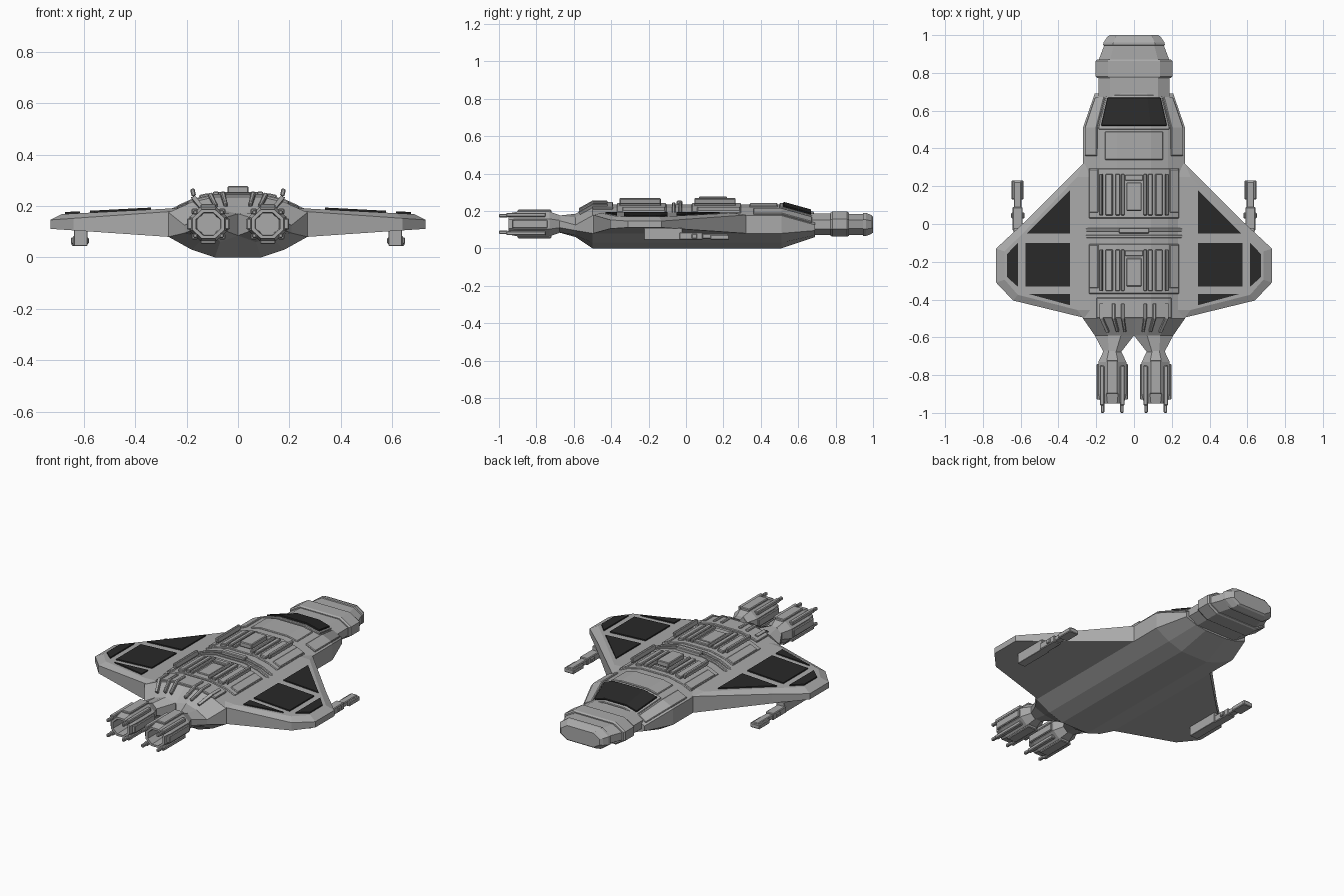
import bpy, bmesh, math

if "Cube" in bpy.data.objects:
    bpy.data.objects.remove(bpy.data.objects["Cube"])


def material(name, rgb):
    m = bpy.data.materials.new(name)
    m.diffuse_color = (*rgb, 1)
    m.use_nodes = True
    m.node_tree.nodes["Principled BSDF"].inputs["Base Color"].default_value = m.diffuse_color
    return m


GREY = material("hull grey", (0.40, 0.40, 0.40))
DARK = material("dark panel", (0.022, 0.022, 0.022))


def finish(name, bm, mat, mirror):
    bmesh.ops.recalc_face_normals(bm, faces=bm.faces)
    me = bpy.data.meshes.new(name)
    bm.to_mesh(me)
    bm.free()
    me.materials.append(mat)
    ob = bpy.data.objects.new(name, me)
    bpy.context.collection.objects.link(ob)
    if mirror:
        ob.modifiers.new("mirror", 'MIRROR')
    return ob


def loft(name, rings, mat=GREY, mirror=False):
    """Skin a row of closed 3D rings and cap both ends."""
    bm = bmesh.new()
    vs = [[bm.verts.new(p) for p in r] for r in rings]
    n = len(rings[0])
    for a, b in zip(vs, vs[1:]):
        for i in range(n):
            j = (i + 1) % n
            bm.faces.new((a[i], a[j], b[j], b[i]))
    bm.faces.new(vs[0])
    bm.faces.new(vs[-1])
    return finish(name, bm, mat, mirror)


def box(name, x, y, z, mat=GREY, mirror=True, bevel=0.004):
    ring = lambda v: [(x[0], v, z[0]), (x[1], v, z[0]), (x[1], v, z[1]), (x[0], v, z[1])]
    ob = loft(name, [ring(y[0]), ring(y[1])], mat, mirror)
    b = ob.modifiers.new("bevel", 'BEVEL')
    b.width, b.segments = bevel, 1
    return ob


def both(half, y):
    """Mirror a half profile into a full ring at y."""
    return [(x, y, z) for x, z in half] + [(-x, y, z) for x, z in reversed(half)]


# Hull cross-section and its taper towards both ends
TOP = [(0.09, 0.235), (0.18, 0.215), (0.27, 0.175)]
LOW = [(0.27, 0.08), (0.18, 0.03), (0.09, 0.0)]


def taper(y):
    if y > 0.51:
        return min((y - 0.51) / 0.18, 1)
    return min((-0.5 - y) / 0.09, 1) if y < -0.5 else 0


def section(y):
    t = taper(y)
    s = 1 - 0.23 * t
    low = [0.015, 0.04, 0.06]
    return [(x * s, z - 0.05 * t) for x, z in TOP] + \
           [(x * s, z + d * t) for (x, z), d in zip(LOW, low)]


def hull_point(x, y, h):
    """Point on the upper hull, raised by h; x is measured before the taper."""
    t, a, z = taper(y), abs(x), 0.235
    for (x0, z0), (x1, z1) in zip(TOP, TOP[1:]):
        if a > x0:
            z = z0 + (z1 - z0) * (a - x0) / (x1 - x0)
    return (x * (1 - 0.23 * t), y, z - 0.05 * t + h)


def plate(name, xs, ys, h, mat=GREY, thick=0.03, bevel=0.004):
    """Raised plate that follows the upper hull."""
    xs = sorted(set(list(xs) + [b for b in (0.09, 0.18) if xs[0] < b < xs[-1]]))
    centre = xs[0] == 0
    if centre:
        xs = [-x for x in reversed(xs[1:])] + xs[1:]
    bm = bmesh.new()
    g = [[bm.verts.new(hull_point(x, y, h)) for x in xs] for y in sorted(ys)]
    for r0, r1 in zip(g, g[1:]):
        for i in range(len(xs) - 1):
            bm.faces.new((r0[i], r0[i + 1], r1[i + 1], r1[i]))
    ob = finish(name, bm, mat, False)
    s = ob.modifiers.new("solid", 'SOLIDIFY')
    s.thickness, s.offset = thick, -1
    b = ob.modifiers.new("bevel", 'BEVEL')
    b.width, b.segments, b.angle_limit = bevel, 1, math.radians(50)
    if not centre:
        ob.modifiers.new("mirror", 'MIRROR')
    return ob


# Main hull
loft("hull", [both(section(y), y) for y in (-0.5, 0.32, 0.51, 0.69)])

# Nose: neck, collar ring and tapered tip
def nose_ring(y, w, z0, z1):
    c = (z1 - z0) * 0.3
    return both([(w * 0.68, z1), (w, z1 - c), (w, z0 + c), (w * 0.68, z0)], y)


loft("neck", [nose_ring(*r) for r in ((0.66, 0.188, 0.07, 0.185), (0.79, 0.188, 0.07, 0.185))])
loft("collar_ring", [nose_ring(*r) for r in (
    (0.772, 0.195, 0.068, 0.19), (0.782, 0.203, 0.062, 0.196),
    (0.862, 0.203, 0.062, 0.196), (0.872, 0.195, 0.068, 0.19))])
loft("nose_tip", [nose_ring(*r) for r in (
    (0.86, 0.19, 0.072, 0.184), (0.945, 0.158, 0.072, 0.184), (0.947, 0.164, 0.066, 0.19),
    (0.962, 0.161, 0.066, 0.19), (0.99, 0.142, 0.076, 0.178), (1.0, 0.128, 0.084, 0.168))])

# Rear fairings: each half of the hull narrows into an engine neck
CX, CZ = 0.115, 0.13


def octagon(y, r, rz=None):
    rz = rz or r
    u = [math.radians(157.5 - 45 * i) for i in range(8)]
    k = 1 / math.cos(math.pi / 8)
    return [(CX + r * k * math.cos(a), y, CZ + rz * k * math.sin(a)) for a in u]


def half_ring(y, ztop, zlow):
    return [(0, y, ztop)] + [(x, y, z) for x, z in section(y)] + [(0, y, zlow)]


loft("rear_fairing", [half_ring(-0.5, 0.235, 0.0), half_ring(-0.59, 0.17, 0.085),
                      octagon(-0.68, 0.045)], mirror=True)

# Engine pods with hollow nozzles, armour plates and prongs
loft("engine_pod", [octagon(-0.67, 0.045), octagon(-0.73, 0.074, 0.066), octagon(-0.9, 0.074, 0.066),
                    octagon(-0.95, 0.062, 0.056), octagon(-0.95, 0.048, 0.044),
                    octagon(-0.82, 0.045, 0.04)], mirror=True)
for side in (-1, 1):
    def span(c, a, b):
        return tuple(sorted((c + side * a, c + side * b)))
    box("engine_plate", (CX - 0.03, CX + 0.03), (-0.9, -0.72), span(CZ, 0.055, 0.077))
    box("engine_side_plate", span(CX, 0.06, 0.083), (-0.93, -0.74), (CZ - 0.022, CZ + 0.022))
    for up in (-1, 1):
        zs = sorted((CZ + up * 0.038, CZ + up * 0.06))
        box("engine_prong", span(CX, 0.042, 0.066), (-0.96, -0.75), zs)
        box("prong_tip", span(CX, 0.042, 0.06), (-1.0, -0.95), sorted((CZ + up * 0.036, CZ + up * 0.054)))

# Wings: vertical edges with a bevelled top
OUTER = [(0.2, 0.32), (0.27, 0.32), (0.58, 0.01), (0.73, -0.13), (0.73, -0.31), (0.64, -0.405),
         (0.27, -0.495), (0.2, -0.495)]
INNER = [(0.2, 0.25), (0.3, 0.25), (0.565, -0.025), (0.685, -0.145), (0.685, -0.295), (0.615, -0.375),
         (0.3, -0.455), (0.2, -0.455)]


def top_z(x):
    return 0.19 - 0.052 * (x - 0.27)


loft("wing", [[(x, y, 0.08 + 0.068 * (x - 0.27)) for x, y in OUTER],
              [(x, y, 0.178 - 0.07 * (x - 0.27)) for x, y in OUTER],
              [(x, y, top_z(x)) for x, y in INNER]], mirror=True)

# Dark panels on the wings
for name, pts in {
    "wing_panel_front": [(0.338, 0.18), (0.338, -0.05), (0.568, -0.05)],
    "wing_panel_middle": [(0.338, -0.1), (0.338, -0.332), (0.575, -0.332), (0.575, -0.1)],
    "wing_panel_tip": [(0.615, -0.1), (0.615, -0.332), (0.673, -0.28), (0.673, -0.16)],
    "wing_panel_rear": [(0.338, -0.37), (0.338, -0.43), (0.56, -0.37)],
}.items():
    loft(name, [[(x, y, top_z(x) + d) for x, y in pts] for d in (-0.002, 0.0075)], DARK, True)

# Guns hung below the wings
box("gun_mount", (0.585, 0.637), (-0.225, -0.02), (0.045, 0.108), bevel=0.002)
box("gun_body", (0.59, 0.642), (-0.035, 0.09), (0.045, 0.085))
box("gun_clamp", (0.58, 0.65), (0.03, 0.06), (0.052, 0.078))
box("gun_barrel", (0.596, 0.636), (0.08, 0.225), (0.05, 0.078))
box("gun_muzzle", (0.585, 0.648), (0.13, 0.23), (0.045, 0.072))

# Cockpit: frame, window, roof hatch and cheek panels
plate("cockpit_frame", (0, 0.19), (0.5, 0.51, 0.685), 0.008)
plate("cockpit_window", (0, 0.178), (0.522, 0.67), 0.017, DARK, 0.012, 0.003)
plate("roof_hatch", (0, 0.155), (0.34, 0.49), 0.006)
plate("cheek_panel", (0.198, 0.262), (0.36, 0.51, 0.675), 0.009)

# Two ribbed blocks on the back
for y0 in (0.03, -0.37):
    plate("block_base", (0, 0.24), (y0, y0 + 0.265), 0.006)
    plate("block_outer_panel", (0.19, 0.238), (y0 + 0.03, y0 + 0.26), 0.012)
    for x0, x1 in ((0.05, 0.068), (0.074, 0.1), (0.115, 0.152), (0.163, 0.18)):
        plate("block_ridge", (x0, x1), (y0 + 0.015, y0 + 0.235), 0.021)
    plate("block_core", (0, 0.04), (y0 + 0.04, y0 + 0.19), 0.012)
    plate("block_bridge", (0, 0.048), (y0 + 0.2, y0 + 0.23), 0.018)

# Bands between the blocks
for y0 in (-0.04, -0.075):
    plate("back_band", (0, 0.262), (y0, y0 + 0.018), 0.01)
plate("band_clasp", (0, 0.08), (-0.05, -0.02), 0.02)

# Raised tail deck with ribs running over the rear slope
plate("tail_deck", (0, 0.2), (-0.5, -0.39), 0.012)
for x in (0.05, 0.1, 0.165):
    plate("tail_rib", (x, x + 0.018), (-0.575, -0.5, -0.42), 0.02)
